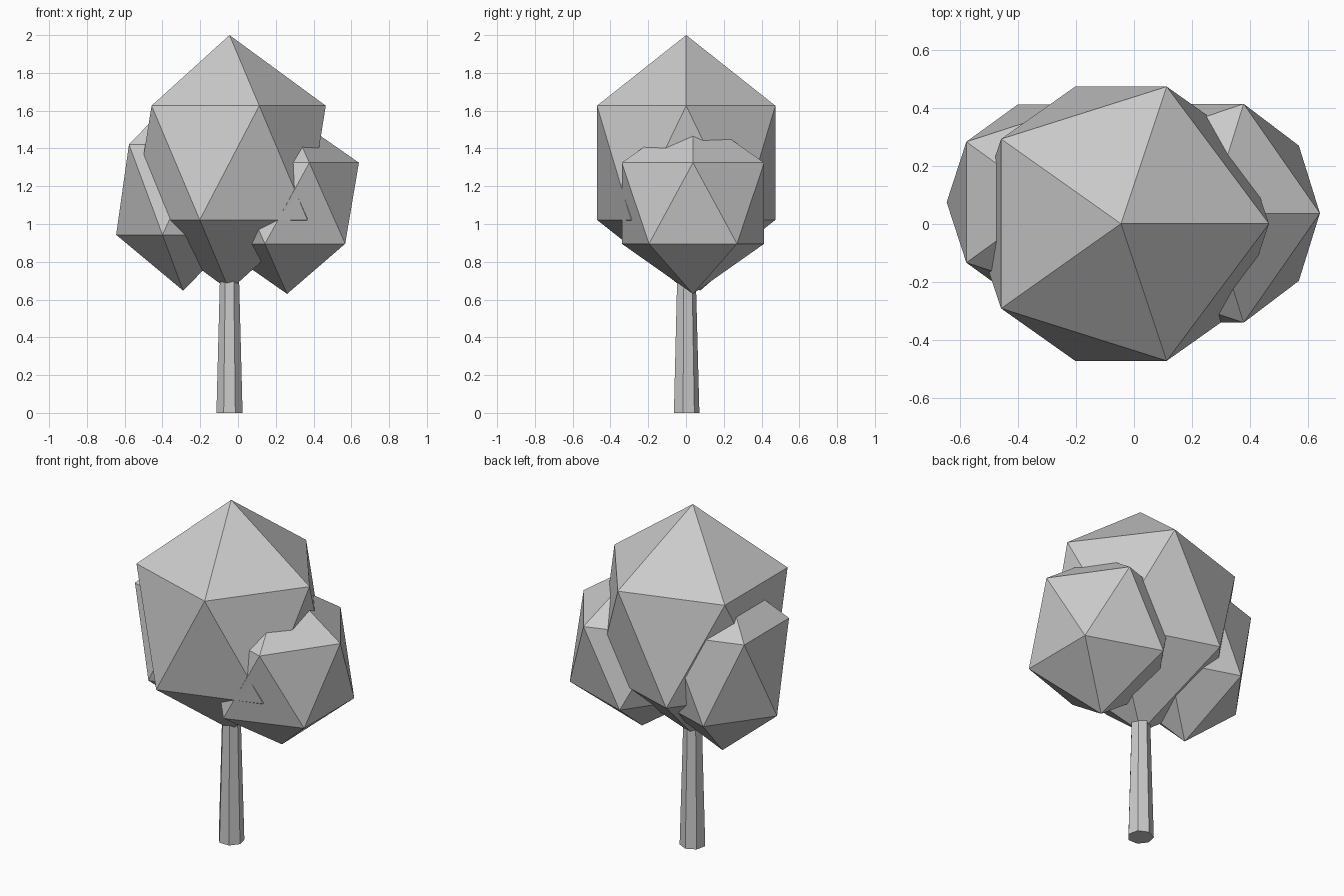
import bpy

if "Cube" in bpy.data.objects:
    bpy.data.objects.remove(bpy.data.objects["Cube"])


def foliage(name, centre, radii):
    # Stretched 20-sided clump, one point up
    bpy.ops.mesh.primitive_ico_sphere_add(subdivisions=1, radius=1, location=centre)
    clump = bpy.context.object
    clump.name = name
    clump.scale = radii
    bpy.ops.object.transform_apply(location=False, rotation=False, scale=True)
    return clump


# Tapered seven-sided trunk, running up into the crown
trunk_height = 0.9
bpy.ops.mesh.primitive_cone_add(vertices=7, radius1=0.071, radius2=0.047,
                                depth=trunk_height,
                                location=(-0.045, 0, trunk_height / 2))
bpy.context.object.name = "trunk"

# Main crown and the two side clumps
foliage("crown_main", (-0.045, 0.001, 1.324), (0.57, 0.555, 0.676))
foliage("crown_right", (0.26, 0.037, 1.11), (0.425, 0.443, 0.48))
foliage("crown_left", (-0.29, 0.075, 1.182), (0.397, 0.396, 0.535))
